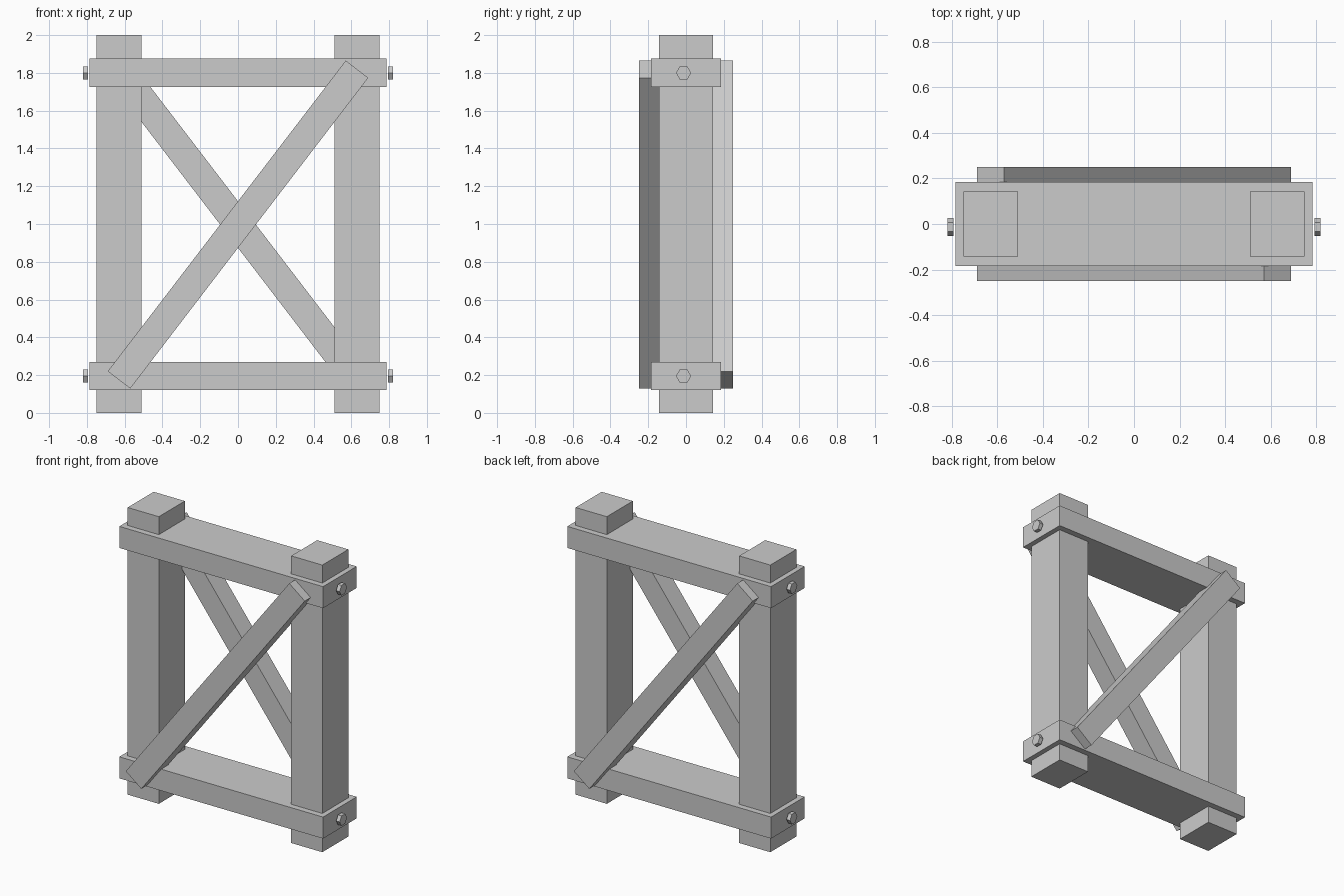
import bpy
import math
from mathutils import Matrix

cube = bpy.data.objects.get("Cube")
if cube:
    bpy.data.objects.remove(cube, do_unlink=True)

grey = bpy.data.materials.new("light_grey")
grey.use_nodes = True
grey.diffuse_color = (0.6, 0.6, 0.6, 1)
grey.node_tree.nodes["Principled BSDF"].inputs["Base Color"].default_value = (0.6, 0.6, 0.6, 1)


def finish(name):
    obj = bpy.context.object
    obj.name = name
    obj.data.name = name
    obj.data.materials.append(grey)
    return obj


def box(name, center, size, tilt=0):
    """Box with baked size, turned about the y axis by tilt."""
    bpy.ops.mesh.primitive_cube_add(size=1, location=center)
    obj = finish(name)
    obj.data.transform(Matrix.Diagonal((*size, 1)))
    obj.rotation_euler.y = tilt


def bolt(name, center):
    """Hexagonal bolt head lying along x, with corners pointing along y."""
    bpy.ops.mesh.primitive_cylinder_add(vertices=6, radius=0.04, depth=0.027, location=center)
    obj = finish(name)
    obj.rotation_euler.y = math.pi / 2


HEIGHTS = {"lower": 0.195, "upper": 1.80}

# Upright posts and the bolt heads at their outer sides
for side, s in (("left", 1), ("right", -1)):
    box(side + "_post", (s * 0.63, 0, 1), (0.24, 0.286, 2))
    for level, z in HEIGHTS.items():
        bolt(f"{level}_{side}_bolt", (s * 0.807, -0.013, z))

# Horizontal beams
for level, z in HEIGHTS.items():
    box(level + "_beam", (0, 0, z), (1.57, 0.37, 0.15))

# Crossing diagonal braces, one on each face
run, rise = 1.26, 1.645
for name, s in (("front_brace", -1), ("back_brace", 1)):
    box(name, (0, s * 0.18, 0.997), (math.hypot(run, rise), 0.14, 0.15),
        s * math.atan2(rise, run))
